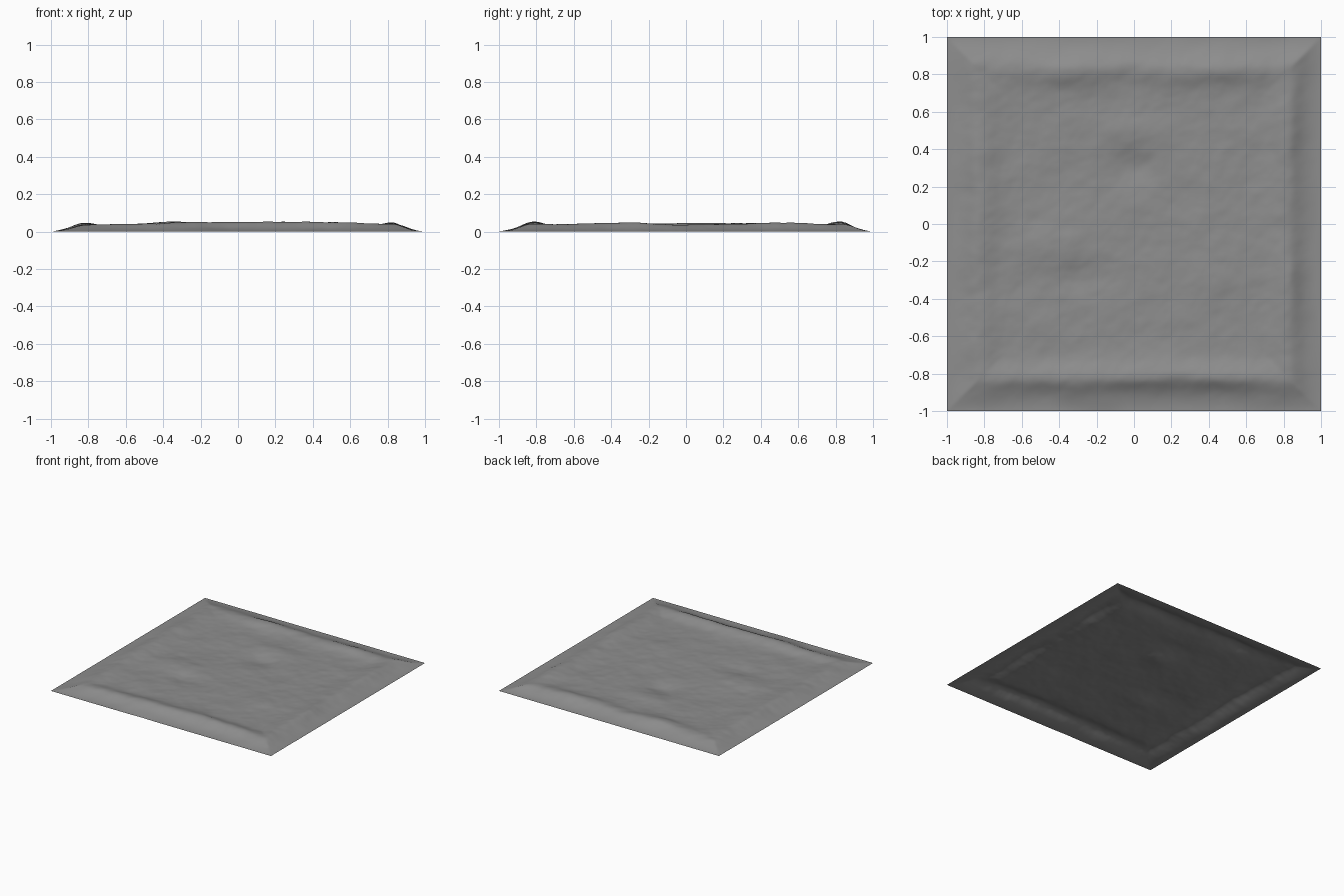
import bpy
import math
from mathutils import Vector, noise

cube = bpy.data.objects.get("Cube")
if cube:
    bpy.data.objects.remove(cube, do_unlink=True)

CELLS = 170
EDGE_Z = 0.018

# Broad hills and hollows: x, y, radius x, radius y, height
FEATURES = [
    (-0.35, 0.83, 0.18, 0.09, 0.018),
    (0.40, 0.83, 0.25, 0.08, 0.014),
    (0.82, 0.50, 0.08, 0.35, 0.014),
    (0.82, -0.45, 0.08, 0.30, 0.012),
    (-0.83, 0.10, 0.10, 0.40, 0.010),
    (-0.15, -0.82, 0.40, 0.07, 0.016),
    (0.50, -0.81, 0.30, 0.07, 0.016),
    (-0.45, -0.12, 0.22, 0.12, 0.014),
    (-0.25, -0.28, 0.15, 0.09, -0.012),
    (0.00, 0.50, 0.20, 0.09, 0.012),
    (0.00, 0.30, 0.12, 0.09, -0.022),
    (0.35, -0.30, 0.20, 0.25, 0.006),
]


def smoothstep(t):
    t = max(0.0, min(1.0, t))
    return t * t * (3 - 2 * t)


def fractal(x, y, scale, octaves):
    point = Vector((x * scale, y * scale, 3.7))
    return noise.fractal(point, 1.0, 2.0, octaves)


def ground_height(x, y):
    # Distance to the border, slightly wandering so the rim is irregular
    border = 1 - max(abs(x), abs(y))
    fade = smoothstep(border / 0.17)
    wander = border + 0.03 * fractal(x, y, 3, 2)
    plateau = 0.022 * smoothstep(wander / 0.16)
    rim = 0.014 * math.exp(-((wander - 0.18) / 0.08) ** 2)
    hills = sum(h * math.exp(-((x - cx) / rx) ** 2 - ((y - cy) / ry) ** 2)
                for cx, cy, rx, ry, h in FEATURES)
    # Stretch the relief along a diagonal
    u, v = (x + 0.5 * y) * 0.8, y - 0.5 * x
    relief = 0.006 * fractal(u, v, 3.5, 3) + 0.002 * fractal(u, v, 12, 3)
    return max(0.0, EDGE_Z + plateau + fade * (rim + hills + relief))


# Rock colour
rock = bpy.data.materials.new("rock_grey")
rock.use_nodes = True
grey = (0.27, 0.27, 0.27, 1)
rock.diffuse_color = grey
shader = rock.node_tree.nodes["Principled BSDF"]
shader.inputs["Base Color"].default_value = grey
shader.inputs["Roughness"].default_value = 0.9

# Square ground sheet shaped by the height function
bpy.ops.mesh.primitive_grid_add(x_subdivisions=CELLS, y_subdivisions=CELLS, size=2)
ground = bpy.context.object
ground.name = "rocky_ground"
ground.data.materials.append(rock)
for vert in ground.data.vertices:
    vert.co.z = ground_height(vert.co.x, vert.co.y)

# Rest the lowest hollow on the floor
lowest = min(vert.co.z for vert in ground.data.vertices)
for vert in ground.data.vertices:
    vert.co.z -= lowest
bpy.ops.object.shade_smooth()
